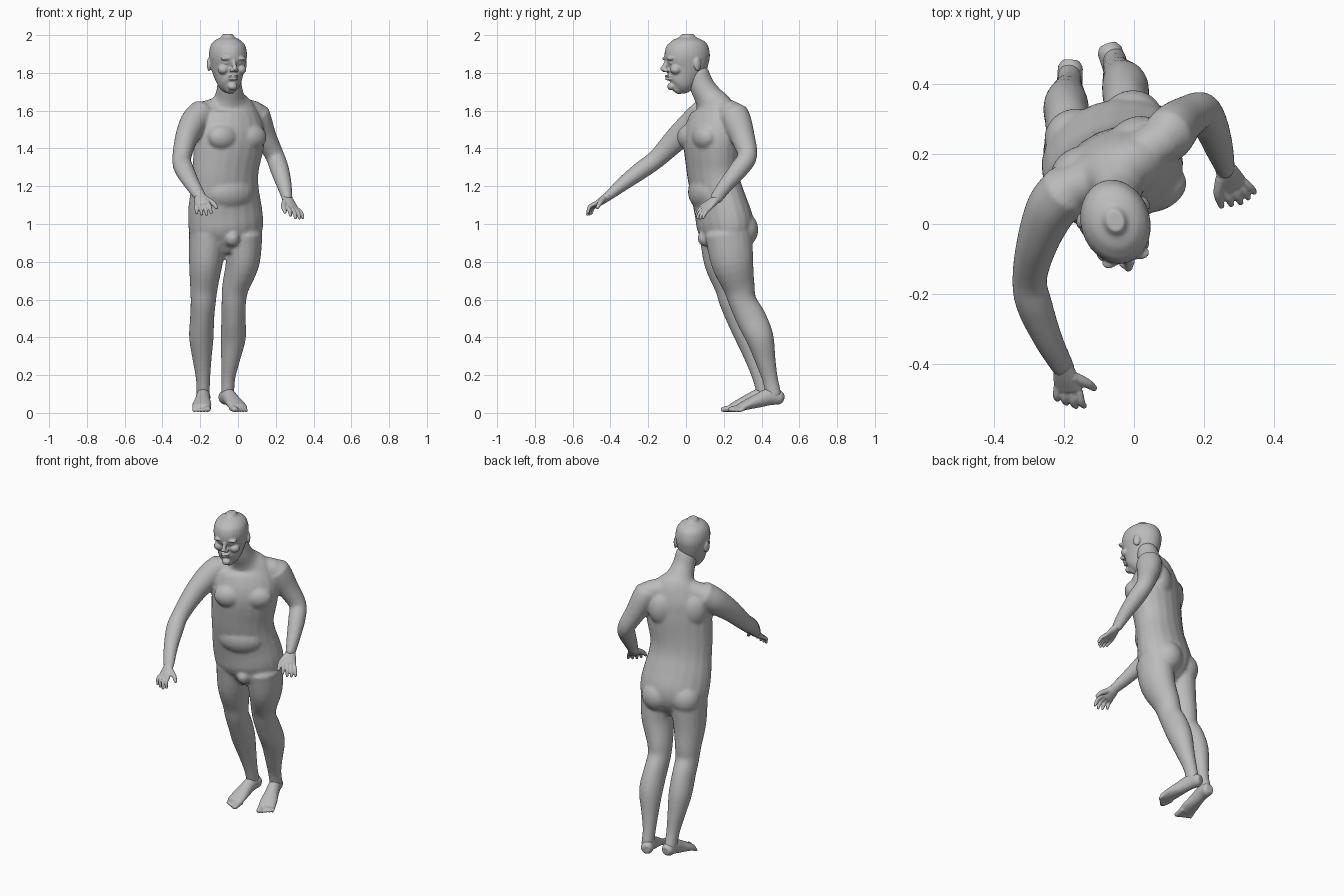
import bpy, bmesh, math
from mathutils import Vector, Matrix

if "Cube" in bpy.data.objects:
    bpy.data.objects.remove(bpy.data.objects["Cube"])

skin = bpy.data.materials.new("grey_skin")
skin.use_nodes = True
tone = (0.5, 0.5, 0.5, 1)
skin.diffuse_color = tone
skin.node_tree.nodes["Principled BSDF"].inputs["Base Color"].default_value = tone


def side(deg):
    """Horizontal direction to the left of a part turned by deg."""
    a = math.radians(deg)
    return Vector((math.cos(a), math.sin(a), 0))


def spline(rows, steps):
    """Catmull-Rom samples through rows of any length."""
    v = [Vector(r) for r in rows]
    v = [v[0] * 2 - v[1]] + v + [v[-1] * 2 - v[-2]]
    out = []
    for p, q, r, s in zip(v, v[1:], v[2:], v[3:]):
        for k in range(steps):
            t = k / steps
            out.append((q * 2 + (r - p) * t + (p * 2 - q * 5 + r * 4 - s) * t ** 2
                        + (q * 3 - p - r * 3 + s) * t ** 3) * 0.5)
    return out + [v[-2]]


def loft(bm, rows, wide, wide_end=None, steps=4, sides=20):
    """Closed tube through rows of x, y, z, half width, half depth."""
    wide_end = wide_end or wide
    samples = spline(rows, steps)
    pts = [Vector(s[:3]) for s in samples]
    last = len(pts) - 1
    rings = []

    def ring(centre, t, a, b, w):
        u = (w - t * w.dot(t)).normalized()
        v = t.cross(u)
        turn = [math.tau * k / sides for k in range(sides)]
        rings.append([bm.verts.new(centre + u * a * math.cos(f) + v * b * math.sin(f))
                      for f in turn])

    for i, s in enumerate(samples):
        t = (pts[min(i + 1, last)] - pts[max(i - 1, 0)]).normalized()
        w = wide.lerp(wide_end, i / last)
        a, b = s[3], s[4]
        cap = t * min(a, b) * 0.5
        if i == 0:
            ring(pts[i] - cap, t, a * 0.65, b * 0.65, w)
        ring(pts[i], t, a, b, w)
        if i == last:
            ring(pts[i] + cap, t, a * 0.65, b * 0.65, w)
    for r, s in zip(rings, rings[1:]):
        for k in range(sides):
            n = (k + 1) % sides
            bm.faces.new((r[k], r[n], s[n], s[k]))
    bm.faces.new(rings[0][::-1])
    bm.faces.new(rings[-1])


def place(centre, deg, left, fwd, up):
    lat = side(deg)
    return Vector(centre) + lat * left + Vector((lat.y, -lat.x, 0)) * fwd + Vector((0, 0, up))


def ball(bm, pos, size, deg=0):
    m = (Matrix.Translation(pos) @ Matrix.Rotation(math.radians(deg), 4, "Z")
         @ Matrix.Diagonal((*size, 1)))
    bmesh.ops.create_uvsphere(bm, u_segments=20, v_segments=12, radius=1, matrix=m)


def finish(bm, name, voxel, smooth):
    """Fuse the overlapping shapes into one smooth skin."""
    bmesh.ops.recalc_face_normals(bm, faces=bm.faces)
    mesh = bpy.data.meshes.new(name)
    bm.to_mesh(mesh)
    bm.free()
    mesh.materials.append(skin)
    obj = bpy.data.objects.new(name, mesh)
    bpy.context.collection.objects.link(obj)
    fuse = obj.modifiers.new("fuse", "REMESH")
    fuse.mode = "VOXEL"
    fuse.voxel_size = voxel
    fuse.use_smooth_shade = True
    soften = obj.modifiers.new("soften", "SMOOTH")
    soften.factor = 0.5
    soften.iterations = smooth


X = Vector((1, 0, 0))

# Torso and neck, twisting from hips to shoulders
body = bmesh.new()
loft(body, [(-.06, .21, .9, .15, .11), (-.062, .21, .95, .195, .135),
            (-.065, .205, 1.01, .205, .145), (-.07, .182, 1.1, .2, .135),
            (-.07, .155, 1.2, .186, .128), (-.065, .14, 1.3, .184, .13),
            (-.045, .135, 1.45, .195, .138), (-.045, .145, 1.55, .18, .122),
            (-.045, .145, 1.62, .14, .095), (-.045, .12, 1.67, .085, .075),
            (-.045, .085, 1.73, .066, .066), (-.05, .06, 1.8, .064, .06)],
     side(18), side(30))
# Collar bones and shoulder blades
loft(body, [(-.18, .1, 1.585, .065, .065), (-.045, .16, 1.61, .07, .065),
            (.09, .245, 1.585, .065, .065)], Vector((0, 0, 1)))
chest, hips = (-.045, .135, 1.46), (-.065, .205, .97)
for s in (-1, 1):
    ball(body, place(chest, 28, s * .085, .088, 0), (.085, .058, .068), 28)
    ball(body, place(chest, 28, s * .09, -.08, .04), (.08, .055, .1), 28)
    ball(body, place(hips, 18, s * .085, -.07, 0), (.09, .085, .095), 18)
ball(body, place((-.07, .16, 1.17), 22, 0, .06, 0), (.14, .085, .1), 22)
ball(body, place(hips, 18, 0, .105, -.045), (.04, .045, .045), 18)

# Arms: right reaching forward, left bent at the side
loft(body, [(-.19, .1, 1.585, .075, .08), (-.235, .045, 1.535, .073, .078),
            (-.275, -.05, 1.45, .06, .065), (-.298, -.155, 1.345, .05, .05),
            (-.285, -.23, 1.29, .052, .048), (-.245, -.33, 1.215, .042, .038),
            (-.2, -.415, 1.145, .033, .025)], X)
loft(body, [(.095, .25, 1.585, .072, .078), (.112, .27, 1.54, .07, .078),
            (.145, .3, 1.46, .06, .065), (.195, .325, 1.36, .05, .052),
            (.22, .28, 1.29, .05, .05), (.245, .21, 1.205, .04, .04),
            (.262, .155, 1.13, .027, .033)], X)

# Legs
loft(body, [(.03, .225, .95, .1, .125), (.025, .245, .8, .09, .113),
            (-.012, .28, .67, .072, .085), (-.022, .3, .59, .065, .074),
            (-.024, .345, .5, .064, .08), (-.025, .39, .4, .067, .074),
            (-.04, .42, .28, .05, .055), (-.052, .445, .18, .037, .042),
            (-.055, .465, .09, .035, .042)], X)
loft(body, [(-.155, .195, .95, .105, .125), (-.17, .205, .8, .09, .11),
            (-.18, .235, .67, .074, .085), (-.184, .25, .59, .067, .074),
            (-.19, .295, .5, .064, .08), (-.194, .335, .4, .065, .074),
            (-.19, .37, .28, .05, .055), (-.185, .395, .18, .038, .042),
            (-.185, .42, .09, .035, .042)], X)
finish(body, "body", .009, 5)


def foot(name, heel, toe, inner):
    """Foot from heel to toes, inner is the sign of the big toe side."""
    bm = bmesh.new()
    h, t = Vector((*heel, 0)), Vector((*toe, 0))
    fwd = (t - h).normalized()
    lat = Vector((-fwd.y, fwd.x, 0))
    shape = [(.1, .082, .036, .038), (.3, .085, .037, .045), (.5, .066, .041, .038),
             (.7, .046, .05, .028), (.86, .028, .05, .02)]
    loft(bm, [(*(h.lerp(t, f) + Vector((0, 0, z))), a, b) for f, z, a, b in shape], lat)
    for k in range(5):
        r = .0165 if k == 0 else .0125 - k * .0005
        base = h.lerp(t, .8) + lat * inner * (.034 - k * .018) + Vector((0, 0, .028))
        tip = base + fwd * (.062 - k * .008)
        tip.z = r + .001
        loft(bm, [(*base, r, r), (*base.lerp(tip, .6), r, r), (*tip, r, r * .8)], lat, sides=10)
    finish(bm, name, .005, 2)


foot("left_foot", (-.08, .525), (.017, .245), -1)
foot("right_foot", (-.18, .478), (-.195, .2), 1)


def hand(name, wrist, knuckle, lat, bend, tip, thumb):
    """Palm, four curled fingers and a thumb on the side lat points to."""
    bm = bmesh.new()
    w, n, lat = Vector(wrist), Vector(knuckle), Vector(lat).normalized()
    loft(bm, [(*w.lerp(n, -.2), .028, .024), (*w.lerp(n, .4), .036, .021),
              (*n, .042, .015)], lat)
    for k in range(4):
        off = k - 1.5
        length = 1 - abs(off - .3) * .13
        a = n + lat * off * .021
        b = a + (Vector(bend) + lat * off * .004) * length
        c = a + (Vector(tip) + lat * off * .006) * length
        loft(bm, [(*a, .012, .012), (*b, .011, .011), (*c, .008, .008)], lat, sides=10)
    base = w.lerp(n, .3) + lat * .022
    end = Vector(thumb)
    mid = base.lerp(end, .5) + lat * .01
    loft(bm, [(*base, .017, .017), (*mid, .014, .014), (*end, .009, .009)],
         Vector((.3, .2, 1)), sides=10)
    finish(bm, name, .004, 2)


hand("right_hand", (-.2, -.415, 1.145), (-.188, -.472, 1.105), (.95, -.2, .1),
     (.003, -.036, -.02), (.01, -.048, -.06), (-.112, -.47, 1.085))
hand("left_hand", (.262, .155, 1.13), (.285, .108, 1.085), (-.85, -.4, .2),
     (.023, -.028, -.025), (.033, -.044, -.06), (.25, .05, 1.06))

# Head, turned slightly to its left
head = bmesh.new()
turn = 16
skull = (-.053, .006, 0)
shape = [(1.712, .058, .03, .036), (1.735, .042, .056, .066), (1.78, .02, .074, .09),
         (1.83, .004, .088, .11), (1.89, 0, .099, .122), (1.94, -.003, .092, .112),
         (1.97, -.003, .07, .085), (1.988, -.003, .037, .046)]
loft(head, [(*place(skull, turn, 0, f, z), a, b) for z, f, a, b in shape], side(turn), sides=28)


def feature(left, fwd, z, size, tilt=0):
    ball(head, place(skull, turn, left, fwd, z), size, turn + tilt)


# Nose, lips and chin
loft(head, [(*place(skull, turn, 0, f, z), a, .014) for z, f, a in
            ((1.868, .108, .01), (1.84, .12, .011), (1.818, .136, .014))], side(turn), sides=12)
feature(0, .108, 1.783, (.027, .016, .007))
feature(0, .105, 1.768, (.024, .016, .008))
feature(0, .088, 1.728, (.026, .02, .02))
# Brows, eyes, cheeks, nostrils and ears
for s in (-1, 1):
    feature(s * .036, .1, 1.876, (.036, .022, .011), -s * 20)
    feature(s * .036, .094, 1.853, (.015, .014, .01))
    feature(s * .048, .076, 1.818, (.03, .03, .026), -s * 25)
    feature(s * .013, .118, 1.813, (.011, .016, .01))
    feature(s * .096, -.03, 1.845, (.011, .022, .036), s * 20)
finish(head, "head", .005, 3)
